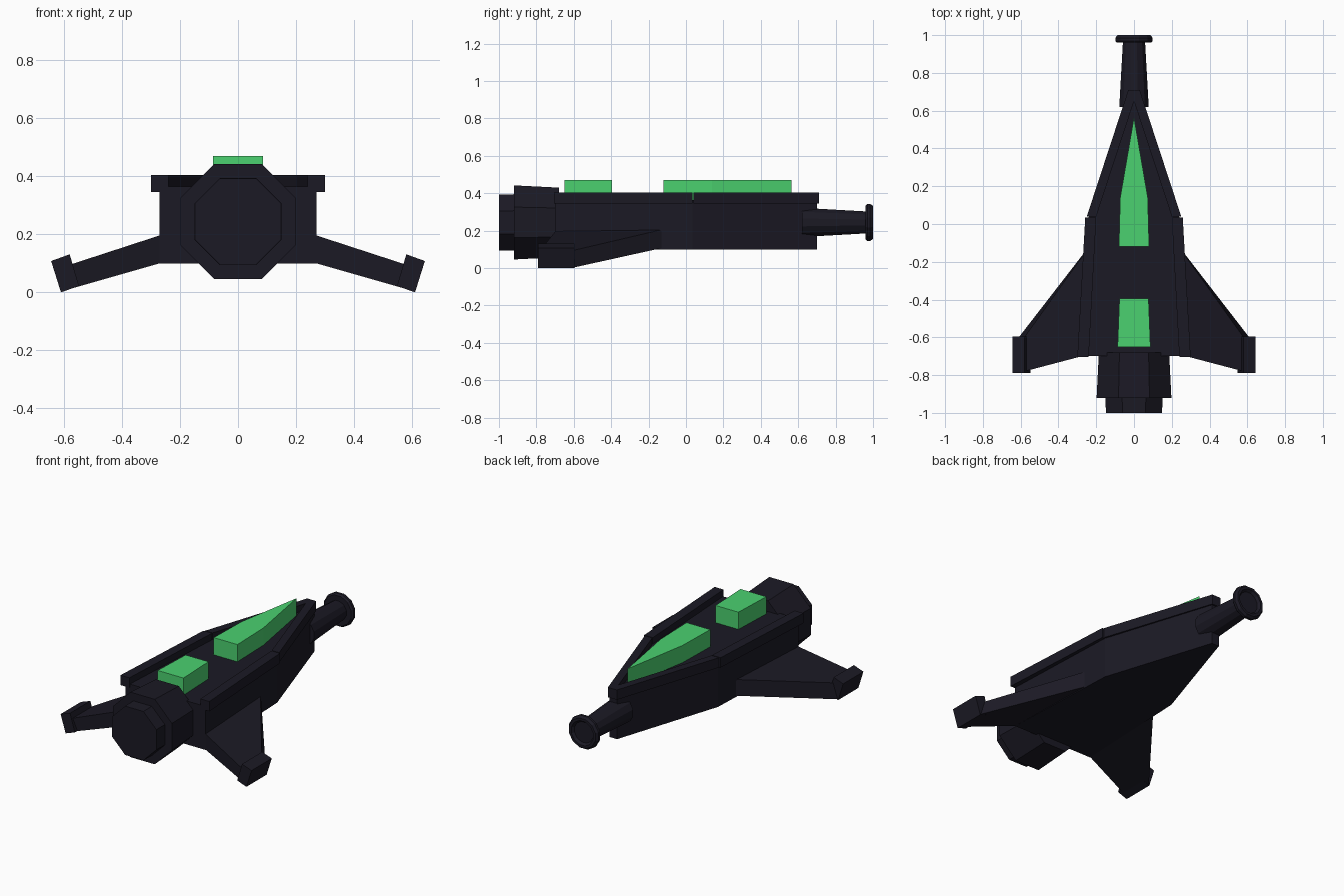
import bpy, bmesh, math
from mathutils import Matrix

if "Cube" in bpy.data.objects:
    bpy.data.objects.remove(bpy.data.objects["Cube"])


def material(name, rgb):
    m = bpy.data.materials.new(name)
    m.diffuse_color = (*rgb, 1)
    m.use_nodes = True
    m.node_tree.nodes["Principled BSDF"].inputs["Base Color"].default_value = m.diffuse_color
    return m


DARK = material("dark_metal", (0.011, 0.010, 0.018))
GREEN = material("green_glass", (0.07, 0.64, 0.16))


def finish(name, bm, mat):
    bmesh.ops.recalc_face_normals(bm, faces=bm.faces)
    me = bpy.data.meshes.new(name)
    bm.to_mesh(me)
    bm.free()
    me.materials.append(mat)
    ob = bpy.data.objects.new(name, me)
    bpy.context.collection.objects.link(ob)
    return ob


def loft(name, sections, mat):
    """Skin matching rings of points and cap both ends."""
    bm = bmesh.new()
    rings = [[bm.verts.new(p) for p in s] for s in sections]
    n = len(rings[0])
    for a, b in zip(rings, rings[1:]):
        for i in range(n):
            j = (i + 1) % n
            bm.faces.new((a[i], a[j], b[j], b[i]))
    bm.faces.new(rings[0])
    bm.faces.new(rings[-1])
    return finish(name, bm, mat)


def slab(name, outline, z0, z1, mat):
    """Plan outline (x, y) extruded between two heights."""
    return loft(name, [[(x, y, z) for x, y in outline] for z in (z0, z1)], mat)


def mirrored(half):
    return half + [(-x, y) for x, y in reversed(half) if x > 0]


def turned(name, profile, sides, mat, zc=0.244):
    """Faceted tube along y from (y, apothem) pairs."""
    half = math.pi / sides
    return loft(name, [[(r / math.cos(half) * math.cos(half + 2 * half * i), y,
                         zc + r / math.cos(half) * math.sin(half + 2 * half * i))
                        for i in range(sides)] for y, r in profile], mat)


def mirror_x(ob):
    ob.modifiers.new("mirror", 'MIRROR').use_clip = False


# Hull with pointed nose
slab("hull", mirrored([(0.27, -0.70), (0.24, 0.035), (0.025, 0.70)]), 0.10, 0.365, DARK)

# Raised deck rims, rear and front piece on each side
mirror_x(slab("rear_deck_rim", [(0.30, -0.705), (0.258, 0.035), (0.20, 0.035), (0.24, -0.705)],
              0.345, 0.405, DARK))
mirror_x(slab("front_deck_rim", [(0.25, 0.04), (0.03, 0.71), (0.0, 0.71), (0.0, 0.65), (0.20, 0.04)],
              0.345, 0.405, DARK))

# Canopy and rear hatch
slab("canopy", mirrored([(0.08, -0.12), (0.073, 0.14), (0.0, 0.565)]), 0.35, 0.47, GREEN)
slab("rear_hatch", mirrored([(0.087, -0.65), (0.077, -0.395)]), 0.35, 0.47, GREEN)

# Engine and nozzle
turned("engine", [(-0.92, 0.198), (-0.68, 0.186)], 8, DARK)
turned("engine_nozzle", [(-1.0, 0.149), (-0.90, 0.151)], 8, DARK)

# Nose cannon with muzzle ring
turned("cannon_barrel", [(0.62, 0.078), (0.975, 0.058)], 12, DARK)
turned("muzzle_ring", [(0.96, 0.055), (0.96, 0.09), (0.97, 0.099), (0.985, 0.099),
                       (1.0, 0.088), (1.0, 0.073), (0.985, 0.062)], 12, DARK)

# Drooping swept wings: root to tip, each section a vertical-plane quad
wing_sections = []
for x_low, x_up, z_low, z_up, y_front, y_back in (
        (0.20, 0.20, 0.12, 0.219, -0.07, -0.68),
        (0.61, 0.58, 0.003, 0.095, -0.60, -0.78)):
    wing_sections.append([(x_low, y_front, z_low), (x_low, y_back, z_low),
                          (x_up, y_back, z_up), (x_up, y_front, z_up)])
mirror_x(loft("wing", wing_sections, DARK))

# Tilted wing tip fins
fin = [(0.61, 0.0), (0.644, 0.108), (0.58, 0.131), (0.548, 0.022)]
mirror_x(loft("wing_tip_fin", [[(x, y, z) for x, z in fin] for y in (-0.79, -0.595)], DARK))
